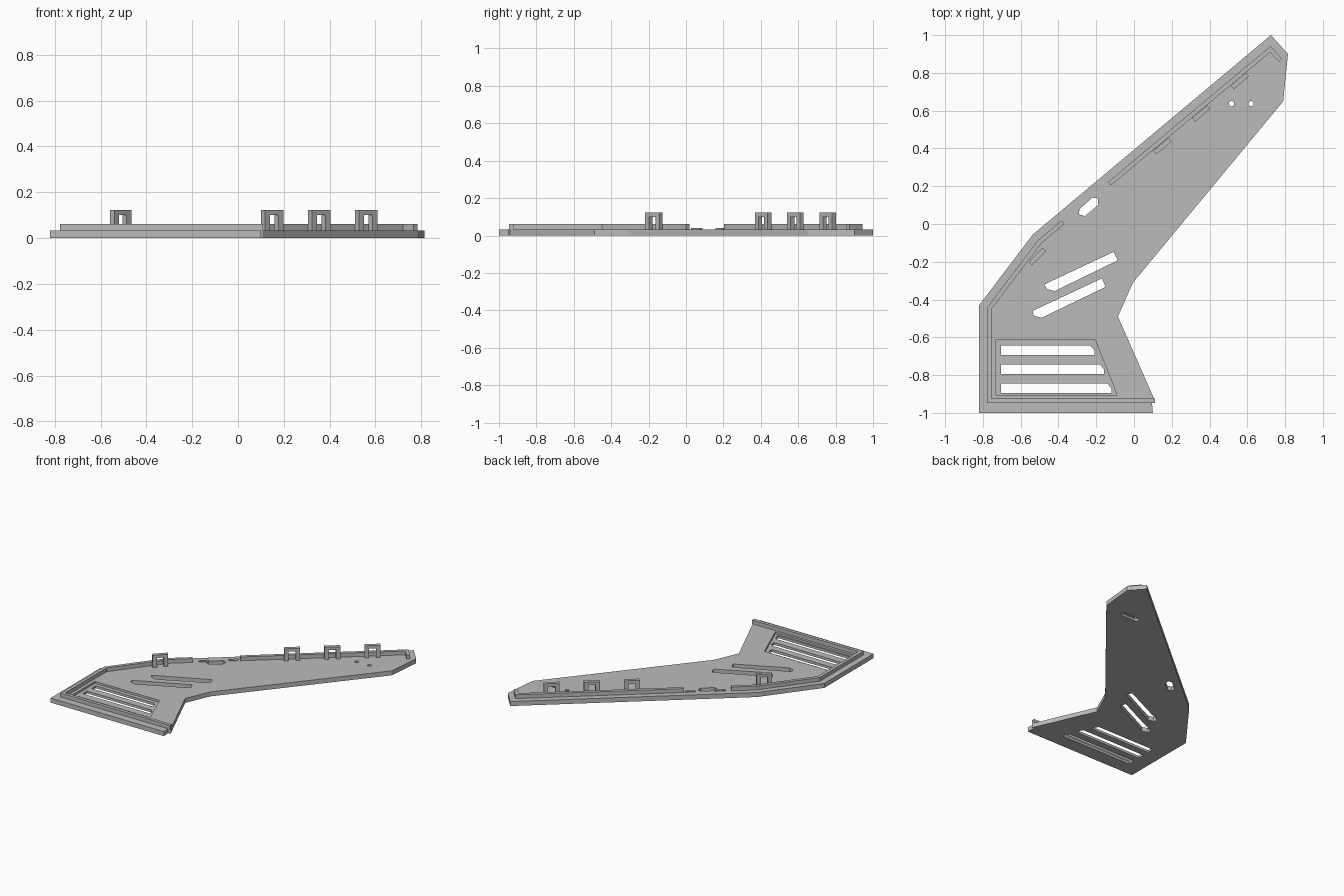
import bpy, bmesh, math
from mathutils import Matrix, Vector

cube = bpy.data.objects.get("Cube")
if cube:
    bpy.data.objects.remove(cube, do_unlink=True)

PLATE_TOP, WALL_TOP, CLIP_TOP = 0.033, 0.061, 0.122

grey = bpy.data.materials.new("plain_grey")
grey.use_nodes = True
grey.diffuse_color = (0.5, 0.5, 0.5, 1)
grey.node_tree.nodes["Principled BSDF"].inputs["Base Color"].default_value = grey.diffuse_color


def prism(name, outline, low, high, matrix=Matrix()):
    """Extrude a flat outline from low to high along local z."""
    bm = bmesh.new()
    face = bm.faces.new([bm.verts.new((x, y, low)) for x, y in outline])
    top = bmesh.ops.extrude_face_region(bm, geom=[face])["geom"]
    verts = [v for v in top if isinstance(v, bmesh.types.BMVert)]
    bmesh.ops.translate(bm, verts=verts, vec=(0, 0, high - low))
    bmesh.ops.recalc_face_normals(bm, faces=bm.faces)
    bm.transform(matrix)
    mesh = bpy.data.meshes.new(name)
    bm.to_mesh(mesh)
    bm.free()
    mesh.materials.append(grey)
    obj = bpy.data.objects.new(name, mesh)
    bpy.context.collection.objects.link(obj)
    return obj


def ribbon(path, width):
    """Outline of constant width around an open path, with mitred corners."""
    pts = [Vector(p) for p in path]
    left, right = [], []
    for i, p in enumerate(pts):
        a = (p - pts[i - 1]).normalized() if i else (pts[1] - p).normalized()
        b = (pts[i + 1] - p).normalized() if i < len(pts) - 1 else a
        na, nb = Vector((-a.y, a.x)), Vector((-b.y, b.x))
        miter = (na + nb) / (1 + na.dot(nb)) * width / 2
        left.append(p + miter)
        right.append(p - miter)
    return left + right[::-1]


def stadium(x0, x1, y, r, steps=8):
    """Round-ended slot outline; a circle when x0 equals x1."""
    out = []
    for cx, start in ((x1, -math.pi / 2), (x0, math.pi / 2)):
        for i in range(steps):
            t = start + math.pi * (i + 0.5) / steps
            out.append((cx + r * math.cos(t), y + r * math.sin(t)))
    return out


# Base plate
plate = prism("base_plate", [
    (-0.82, -1), (0.10, -1), (0.095, -0.948), (0.113, -0.94), (-0.085, -0.49),
    (-0.005, -0.31), (0.79, 0.65), (0.815, 0.90), (0.725, 1), (-0.535, -0.055),
    (-0.82, -0.43)], 0, PLATE_TOP)

# Cutters: vent recess, through slots, latch opening, screw holes, underside slot
cutters = [prism("vent_recess_cutter", [
    (-0.73, -0.905), (-0.09, -0.905), (-0.205, -0.615), (-0.73, -0.615)], 0.018, 0.1)]
through = []
for top, end in ((-0.643, -0.21), (-0.743, -0.16), (-0.845, -0.12)):
    low = top - 0.05
    through.append([(-0.705, low), (end, low), (end, low + 0.025),
                    (end - 0.02, top), (-0.705, top)])
through.append([(-0.107, -0.147), (-0.087, -0.193), (-0.42, -0.355),
                (-0.46, -0.345), (-0.475, -0.32)])
through.append([(-0.17, -0.288), (-0.15, -0.333), (-0.49, -0.497),
                (-0.53, -0.485), (-0.537, -0.46)])
through.append([(-0.293, 0.075), (-0.22, 0.14), (-0.19, 0.135), (-0.19, 0.10),
                (-0.26, 0.042), (-0.29, 0.05)])
through += [stadium(x, x, 0.637, 0.014) for x in (0.517, 0.62)]
cutters += [prism("slot_cutter", outline, -0.1, 0.1) for outline in through]
cutters.append(prism("underside_slot_cutter", stadium(0.517, 0.62, 0.637, 0.02), -0.1, 0.016))

for cutter in cutters:
    cutter.hide_render = True
    mod = plate.modifiers.new("cut", "BOOLEAN")
    mod.operation, mod.solver, mod.object = "DIFFERENCE", "EXACT", cutter
bpy.context.view_layer.update()
graph = bpy.context.evaluated_depsgraph_get()
cut_mesh = bpy.data.meshes.new_from_object(plate.evaluated_get(graph))
plate.modifiers.clear()
plate.data = cut_mesh
for cutter in cutters:
    bpy.data.objects.remove(cutter, do_unlink=True)

# Thin raised wall, in two runs either side of the latch opening
prism("lower_wall", ribbon([(0.11, -0.935), (-0.765, -0.935), (-0.765, -0.445),
                            (-0.5, -0.095), (-0.375, 0.01)], 0.024), PLATE_TOP, WALL_TOP)
prism("upper_wall", ribbon([(-0.13, 0.213), (0.722, 0.926), (0.775, 0.866)], 0.024),
      PLATE_TOP, WALL_TOP)

# Low ribs beside the latch opening
for name, a, b in (("lower_rib", (-0.345, 0.035), (-0.29, 0.081)),
                   ("upper_rib", (-0.19, 0.165), (-0.14, 0.206))):
    prism(name, ribbon([a, b], 0.02), PLATE_TOP, 0.039)

# Arched clips standing along the inside of the wall
outer, inner, bar = 0.053, 0.024, 0.1
arch = [(-outer, PLATE_TOP), (-inner, PLATE_TOP), (-inner, bar), (inner, bar),
        (inner, PLATE_TOP), (outer, PLATE_TOP), (outer, CLIP_TOP), (-outer, CLIP_TOP)]
for i, (x, y, angle) in enumerate(((-0.512, -0.172, 46), (0.15, 0.412, 40),
                                   (0.355, 0.585, 40), (0.56, 0.757, 40))):
    place = (Matrix.Translation((x, y, 0)) @ Matrix.Rotation(math.radians(angle), 4, "Z")
             @ Matrix.Rotation(math.pi / 2, 4, "X"))
    prism(f"clip_{i + 1}", arch, -0.013, 0.013, place)
